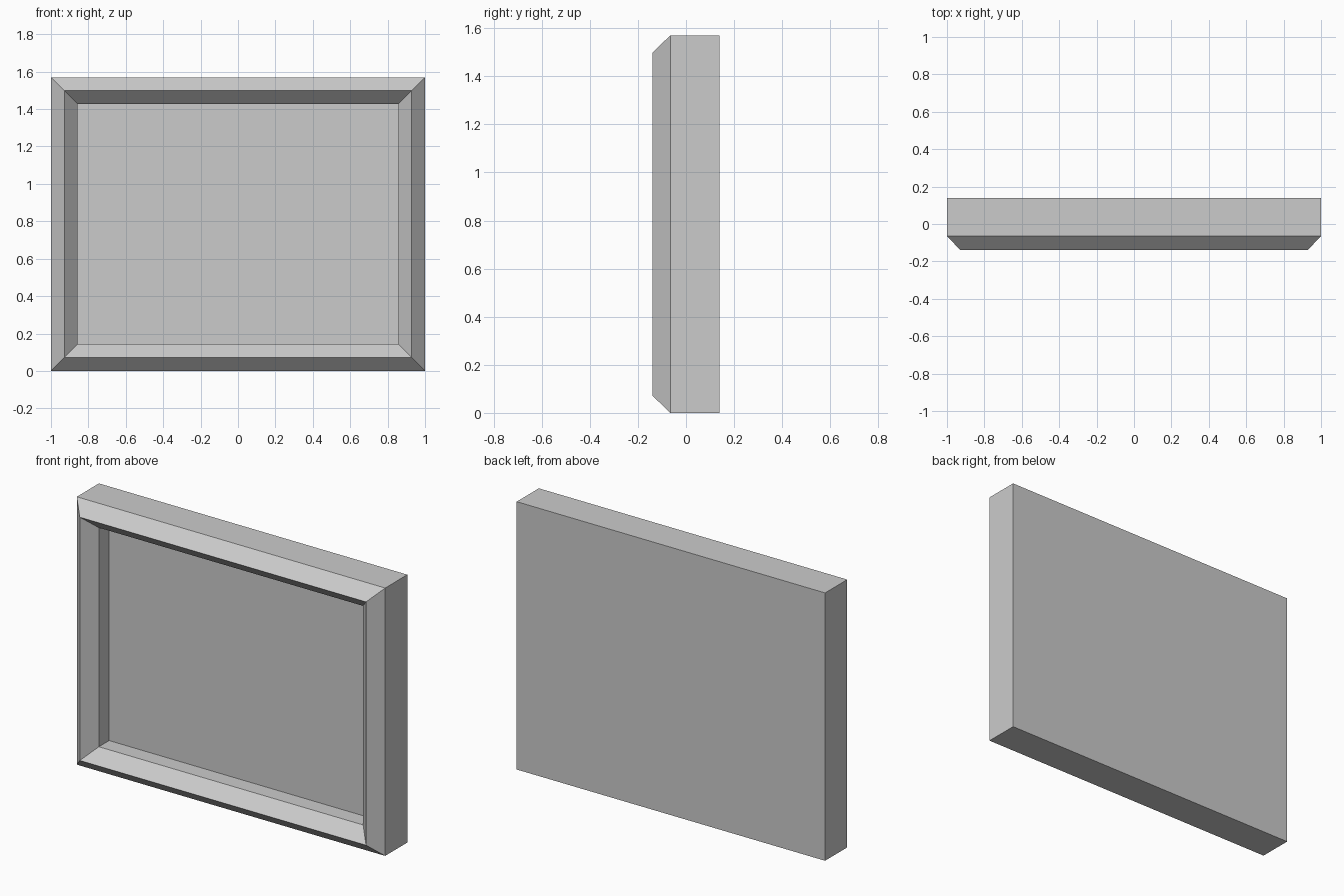
import bpy
import bmesh

cube = bpy.data.objects.get("Cube")
if cube:
    bpy.data.objects.remove(cube, do_unlink=True)

WIDTH, HEIGHT = 2.0, 1.57

# Plain grey finish
grey = bpy.data.materials.new("plain_grey")
grey.use_nodes = True
colour = (0.6, 0.6, 0.6, 1.0)
grey.diffuse_color = colour
grey.node_tree.nodes["Principled BSDF"].inputs["Base Color"].default_value = colour


def rectangle(bm, inset, y):
    """Ring of four corners, drawn in from the outer edge by inset."""
    x, low, high = WIDTH / 2 - inset, inset, HEIGHT - inset
    corners = [(-x, low), (x, low), (x, high), (-x, high)]
    return [bm.verts.new((cx, y, cz)) for cx, cz in corners]


# Moulding profile (inset, y): back edge, outer wall, ridge, inner lip, recess
profile = [(0, 0.14), (0, -0.065), (0.072, -0.14), (0.143, -0.065), (0.143, 0.03)]

bm = bmesh.new()
rings = [rectangle(bm, inset, y) for inset, y in profile]
for a, b in zip(rings, rings[1:]):
    for i in range(4):
        j = (i + 1) % 4
        bm.faces.new((a[i], a[j], b[j], b[i]))

# Back cover and recessed front panel
bm.faces.new(reversed(rings[0]))
bm.faces.new(rings[-1])
bmesh.ops.recalc_face_normals(bm, faces=bm.faces)

mesh = bpy.data.meshes.new("picture_frame")
bm.to_mesh(mesh)
bm.free()
mesh.materials.append(grey)
frame = bpy.data.objects.new("picture_frame", mesh)
bpy.context.collection.objects.link(frame)
